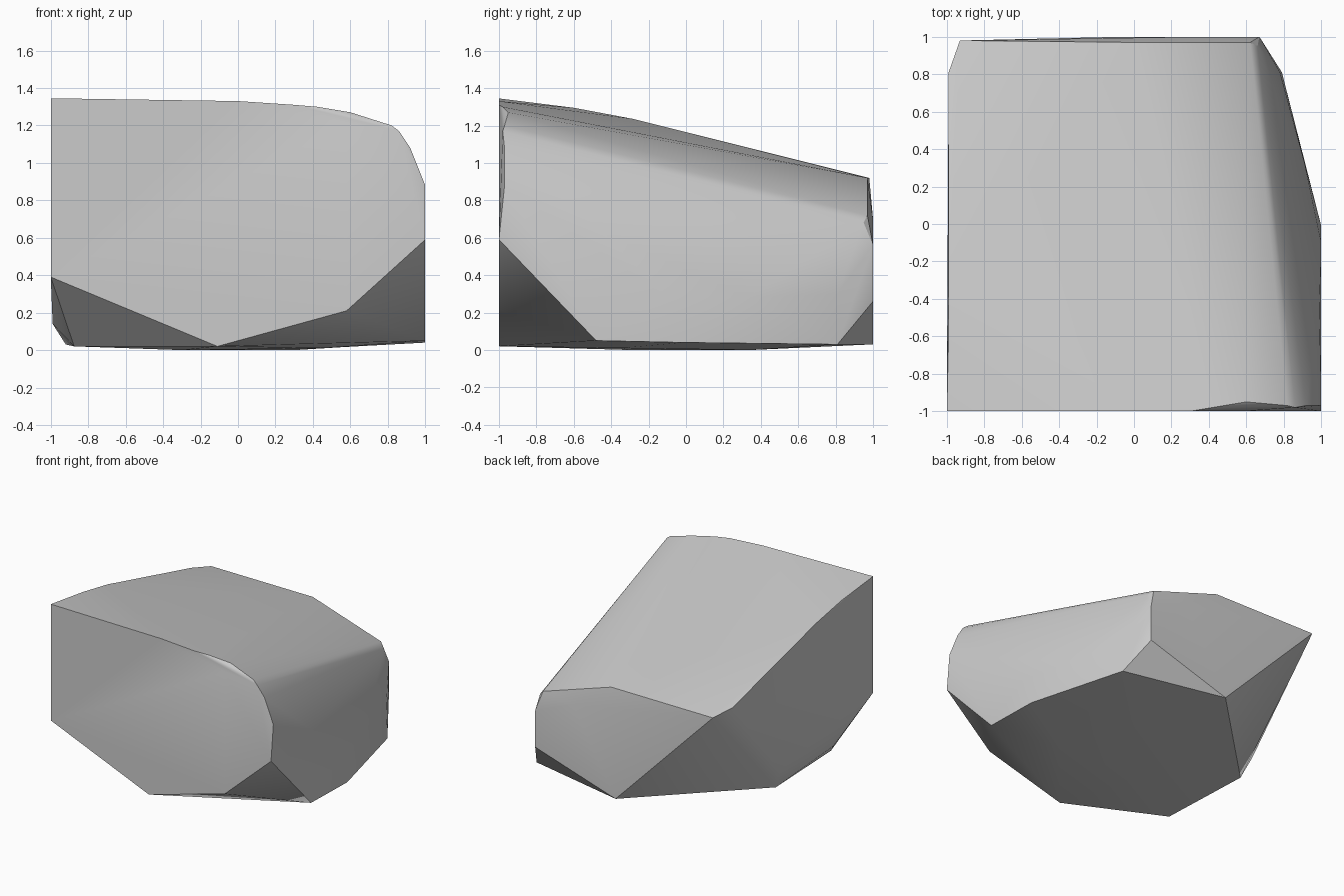
import bpy, bmesh

if "Cube" in bpy.data.objects:
    bpy.data.objects.remove(bpy.data.objects["Cube"])

# Outline of the upright front face (y = -1), as x, z
front = [(-1, .39), (-1, 1.345), (0, 1.33), (.3, 1.31), (.58, 1.21),
         (.58, .21), (1, .59), (-.11, .02)]
# Rounded front shoulder, just behind the front face
shoulder = [(.42, -.98, 1.3), (.6, -.95, 1.27), (.82, -.97, 1.2),
            (.86, -.98, 1.17), (.92, -.97, 1.08), (1, -.97, .88)]
# Gently curved top edge on the left, as y, z
top_left = [(-.6, 1.295), (-.28, 1.235), (.81, .955)]
# Back face and its upper rim
back = [(-.93, .98, .92), (0, .97, .92), (.62, .97, .72), (.66, .95, .68),
        (.33, 1, .70), (.67, 1, .56), (.67, 1, .26), (-.06, 1, .03)]
# Tapering right side
right = [(.99, -.45, .63), (1, -.1, .28), (.91, .33, .28), (.79, .81, .03),
         (1, -.01, .04), (1, -.48, .05), (.78, .81, .3)]
# Left side, lower edge
left = [(-.99, .2, .2), (-.99, -.5, .14)]
# Nearly flat base
base = [(-.875, -.63, .02), (-.92, .15, .03), (.3, .35, 0), (-.3, -.3, 0), (.45, -.35, .01)]

points = [(x, -1, z) for x, z in front] + [(-.99, y, z) for y, z in top_left]
points += shoulder + back + right + left + base

# Wrap the outlines in one convex stone
bm = bmesh.new()
for p in points:
    bm.verts.new(p)
hull = bmesh.ops.convex_hull(bm, input=bm.verts[:])
loose = [v for v in bm.verts if not v.link_faces]
bmesh.ops.delete(bm, geom=loose, context='VERTS')
bmesh.ops.dissolve_limit(bm, angle_limit=.01, verts=bm.verts[:], edges=bm.edges[:])
bmesh.ops.recalc_face_normals(bm, faces=bm.faces[:])
mesh = bpy.data.meshes.new("rock")
bm.to_mesh(mesh)
bm.free()
rock = bpy.data.objects.new("rock", mesh)
bpy.context.collection.objects.link(rock)

# Soft shading with crisp chipped edges
bpy.context.view_layer.objects.active = rock
rock.select_set(True)
bpy.ops.object.shade_smooth_by_angle(angle=.5)
